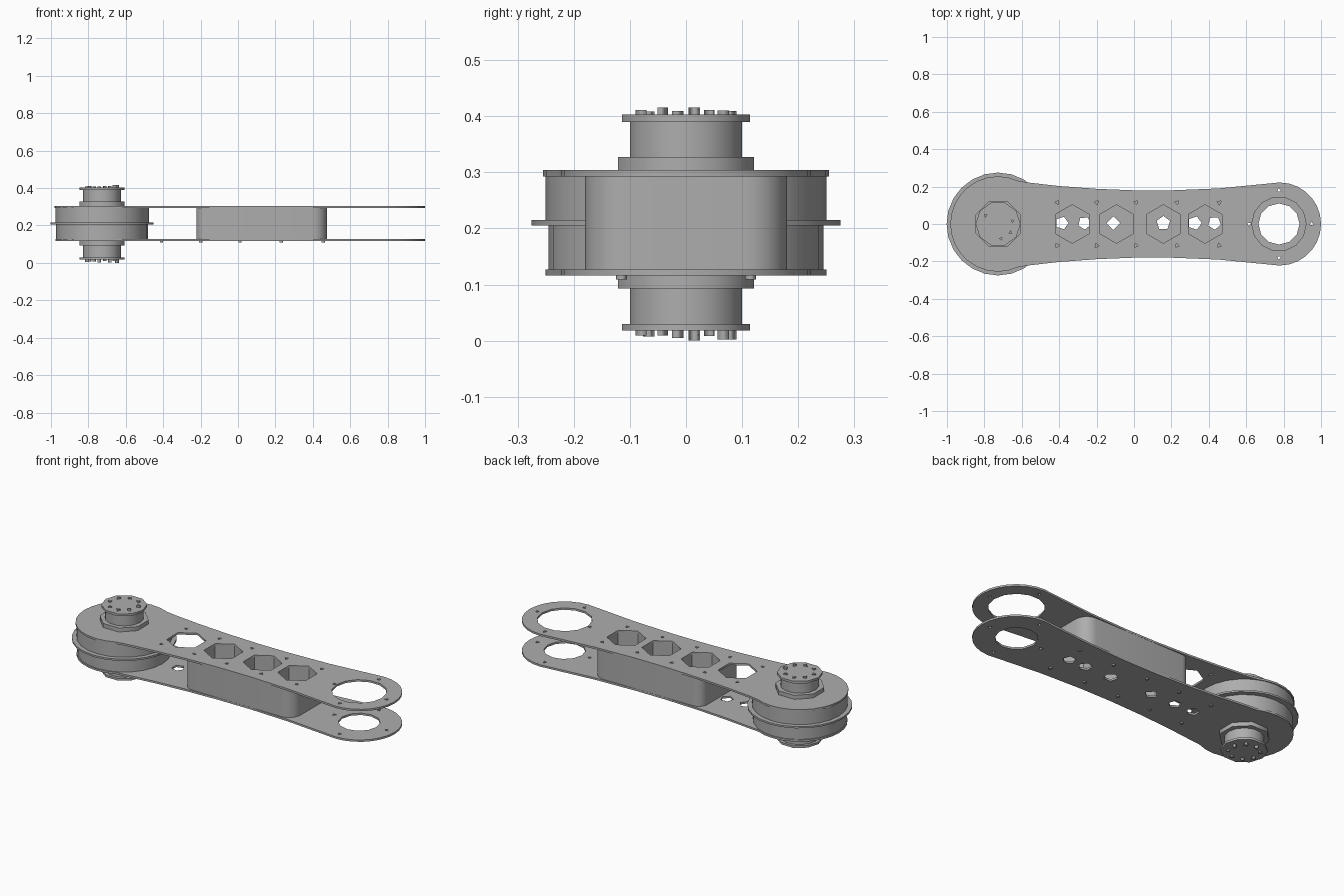
import bpy, math, random

if "Cube" in bpy.data.objects:
    bpy.data.objects.remove(bpy.data.objects["Cube"])
random.seed(4)
HUB, EYE = -0.727, 0.775

grey = bpy.data.materials.new("machined_grey")
grey.diffuse_color = (0.42, 0.42, 0.42, 1)
grey.use_nodes = True
grey.node_tree.nodes["Principled BSDF"].inputs["Base Color"].default_value = grey.diffuse_color


def ring(cx, cy, r, n, turn=0.0):
    return [(cx + r * math.cos(turn + 2 * math.pi * i / n),
             cy + r * math.sin(turn + 2 * math.pi * i / n)) for i in range(n)]


def arc(cx, cy, r, a0, a1, n):
    return [(cx + r * math.cos(math.radians(a0 + (a1 - a0) * i / n)),
             cy + r * math.sin(math.radians(a0 + (a1 - a0) * i / n))) for i in range(n + 1)]


def slab(name, loops, z0, z1, smooth=False):
    """Extrude closed outlines between two heights; inner loops become holes."""
    cu = bpy.data.curves.new(name, 'CURVE')
    cu.dimensions, cu.fill_mode, cu.extrude = '2D', 'BOTH', (z1 - z0) / 2
    for pts in loops:
        sp = cu.splines.new('POLY')
        sp.points.add(len(pts) - 1)
        for p, (x, y) in zip(sp.points, pts):
            p.co = (x, y, 0, 1)
        sp.use_cyclic_u = True
    ob = bpy.data.objects.new(name, cu)
    ob.location.z = (z0 + z1) / 2
    bpy.context.collection.objects.link(ob)
    bpy.ops.object.select_all(action='DESELECT')
    ob.select_set(True)
    bpy.context.view_layer.objects.active = ob
    bpy.ops.object.convert(target='MESH')
    ob = bpy.context.object
    ob.data.materials.clear()
    ob.data.materials.append(grey)
    if smooth:
        bpy.ops.object.shade_smooth_by_angle(angle=math.radians(35))
    return ob


# Waisted arm outline: round hub end, narrow middle, round eye end
waist = [(-0.4, 0.203), (-0.2, 0.188), (0, 0.18), (0.2, 0.18), (0.45, 0.19)]


def outline(r):
    upper = [(-0.57, 0.222)] + waist
    return (arc(HUB, 0, r, 65, 295, 18) + [(x, -y) for x, y in upper]
            + arc(0.778, 0, 0.222, -90, 90, 14) + upper[::-1])


hexes = [(-0.33, 0.103), (-0.093, 0.103), (0.157, 0.103), (0.38, 0.103)]
hex_loops = [ring(x, 0, r, 6, math.pi / 2) for x, r in hexes]
bolt_spots = [(x, s * 0.115) for x in (-0.41, -0.2, 0.01, 0.23, 0.455) for s in (-1, 1)]
eye_spots = [(EYE, 0.18), (EYE, -0.18), (0.95, 0), (0.615, 0)]
pin_holes = [ring(x, y, 0.013, 3, i) for i, (x, y) in enumerate(bolt_spots + eye_spots)]

# Side plates
slab("top_plate", [outline(0.255), ring(EYE, 0, 0.145, 14)] + hex_loops + pin_holes, 0.293, 0.304)
small = [ring(x, 0.005, r, n, a) for x, r, n, a in (
    (-0.385, 0.035, 5, 0), (-0.265, 0.035, 5, 1), (-0.11, 0.037, 4, 0),
    (0.157, 0.038, 5, 0.3), (0.325, 0.037, 5, 0), (0.43, 0.036, 5, 1))]
slab("bottom_plate", [outline(0.25), ring(EYE, 0, 0.11, 12)] + small + pin_holes[-4:], 0.116, 0.127)

# Spacer block between the plates, rounded ends, hexagonal wells
block = (arc(-0.17, -0.125, 0.053, 180, 270, 6) + arc(0.40, -0.105, 0.075, 270, 360, 8)
         + arc(0.40, 0.105, 0.075, 0, 90, 8) + arc(-0.17, 0.125, 0.053, 90, 180, 6))
slab("spacer_block", [block] + hex_loops[1:], 0.127, 0.293, True)

# Pulley drum with middle flange
slab("drum_lower", [ring(HUB, 0, 0.245, 24)], 0.127, 0.205)
slab("drum_flange", [ring(HUB, 0, 0.275, 24)], 0.205, 0.215)
slab("drum_upper", [ring(HUB, 0, 0.25, 24)], 0.215, 0.293)

# Hub stack, mirrored above and below the arm
for side, levels in (("top", (0.304, 0.327, 0.39, 0.403, 0.416)),
                     ("bottom", (0.116, 0.093, 0.03, 0.018, 0.0))):
    def layer(name, r, n, a, b, turn=0.0):
        slab(side + name, [ring(HUB, 0, r, n, turn)], min(a, b), max(a, b))
    layer("_washer", 0.131, 8, levels[0], levels[1], math.pi / 8)
    layer("_shaft", 0.102, 14, levels[1], levels[2])
    layer("_cap", 0.12, 10, levels[2], levels[3])
    # Small screw heads on the cap
    for i in range(8):
        a = i * math.pi / 4 + 0.2
        h = levels[3] + (levels[4] - levels[3]) * (1 if i == 0 else random.uniform(0.4, 1))
        pts = ring(HUB + 0.08 * math.cos(a), 0.08 * math.sin(a), 0.012, 3, a)
        slab(side + "_cap_screw", [pts], min(levels[3], h), max(levels[3], h))

# Bolt heads under the arm
for x, y in bolt_spots:
    slab("arm_bolt", [ring(x, y, 0.01, 5)], 0.109, 0.116)
